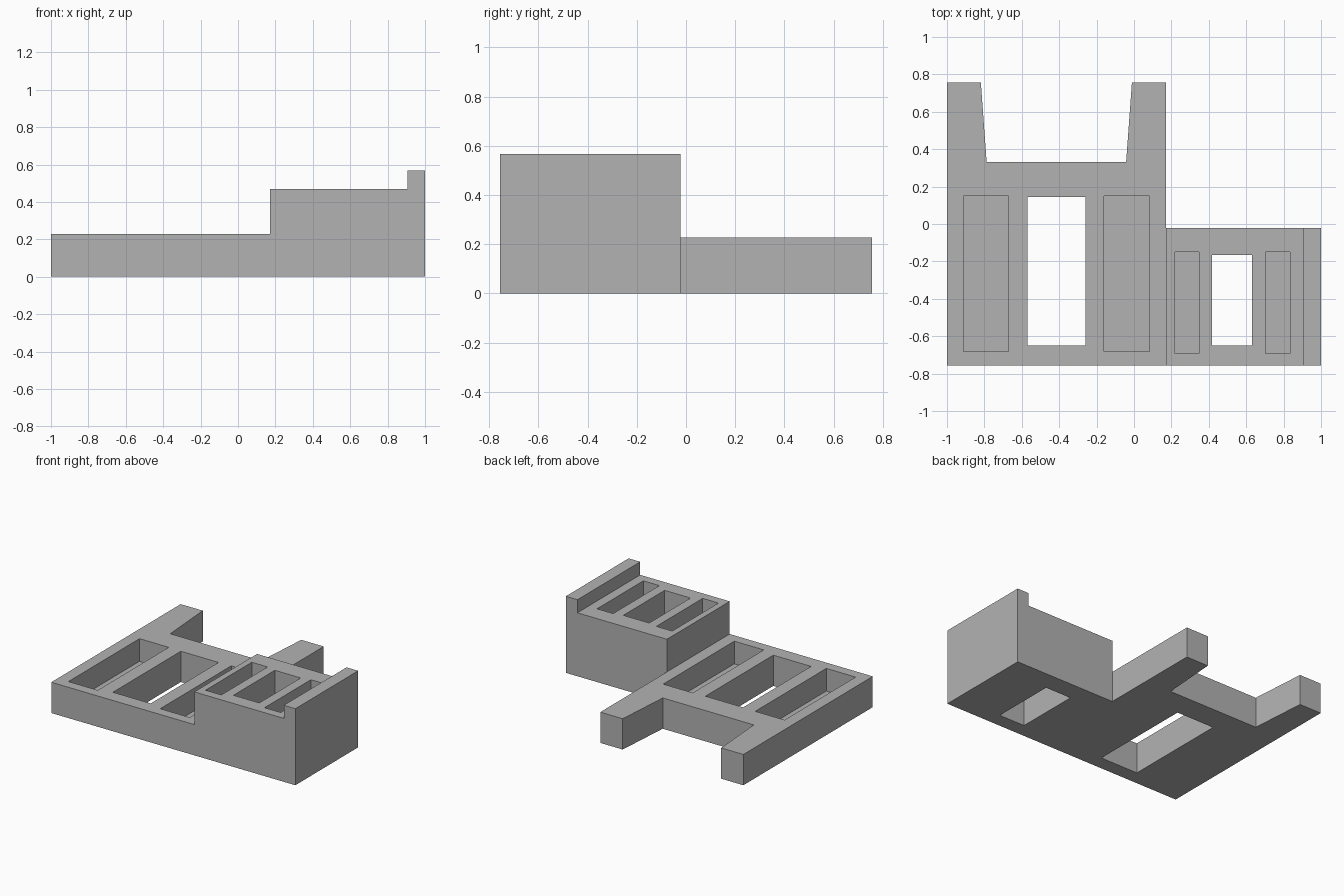
import bpy
import bmesh

cube = bpy.data.objects.get("Cube")
if cube:
    bpy.data.objects.remove(cube, do_unlink=True)

grey = bpy.data.materials.new("plain grey")
grey.use_nodes = True
grey.diffuse_color = (0.45, 0.45, 0.45, 1)
grey.node_tree.nodes["Principled BSDF"].inputs["Base Color"].default_value = (0.45, 0.45, 0.45, 1)


def prism(name, points, sweep):
    """Closed solid: a planar outline swept along a vector."""
    bm = bmesh.new()
    face = bm.faces.new([bm.verts.new(p) for p in points])
    swept = bmesh.ops.extrude_face_region(bm, geom=[face])["geom"]
    bmesh.ops.translate(bm, vec=sweep, verts=[g for g in swept if isinstance(g, bmesh.types.BMVert)])
    bmesh.ops.recalc_face_normals(bm, faces=bm.faces)
    mesh = bpy.data.meshes.new(name)
    bm.to_mesh(mesh)
    bm.free()
    mesh.materials.append(grey)
    obj = bpy.data.objects.new(name, mesh)
    bpy.context.collection.objects.link(obj)
    return obj


def cut(body, outline, floor):
    """Remove everything above the floor height inside a plan outline."""
    cutter = prism("cutter", [(x, y, floor) for x, y in outline], (0, 0, 1.5))
    cutter.hide_render = True
    mod = body.modifiers.new("cut", "BOOLEAN")
    mod.operation = "DIFFERENCE"
    mod.solver = "EXACT"
    mod.object = cutter
    bpy.context.view_layer.objects.active = body
    bpy.ops.object.modifier_apply(modifier=mod.name)
    bpy.data.objects.remove(cutter, do_unlink=True)


def rect(x0, x1, y0, y1):
    return [(x0, y0), (x1, y0), (x1, y1), (x0, y1)]


BACK = 0.757
THROUGH = -0.5
POCKET = 0.06

# Stepped body: low slab, raised block and end lip
profile = [(-1, 0), (1, 0), (1, 0.567), (0.905, 0.567), (0.905, 0.47),
           (0.172, 0.47), (0.172, 0.228), (-1, 0.228)]
body = prism("stepped_tray", [(x, -BACK, z) for x, z in profile], (0, 2 * BACK, 0))

# Space behind the raised block, and the tapered gap between the rear arms
cut(body, rect(0.172, 1.2, -0.022, 1), THROUGH)
cut(body, [(-0.788, 0.332), (-0.042, 0.332), (-0.008, 0.8), (-0.822, 0.8)], THROUGH)

# Low slab: two blind pockets either side of a through opening
for x0, x1 in ((-0.912, -0.672), (-0.16, 0.082)):
    cut(body, rect(x0, x1, -0.682, 0.15), POCKET)
cut(body, rect(-0.57, -0.26, -0.65, 0.145), THROUGH)

# Raised block: two narrow pockets either side of a through opening
for x0, x1 in ((0.218, 0.348), (0.702, 0.834)):
    cut(body, rect(x0, x1, -0.692, -0.15), POCKET)
cut(body, rect(0.418, 0.63, -0.65, -0.166), THROUGH)
